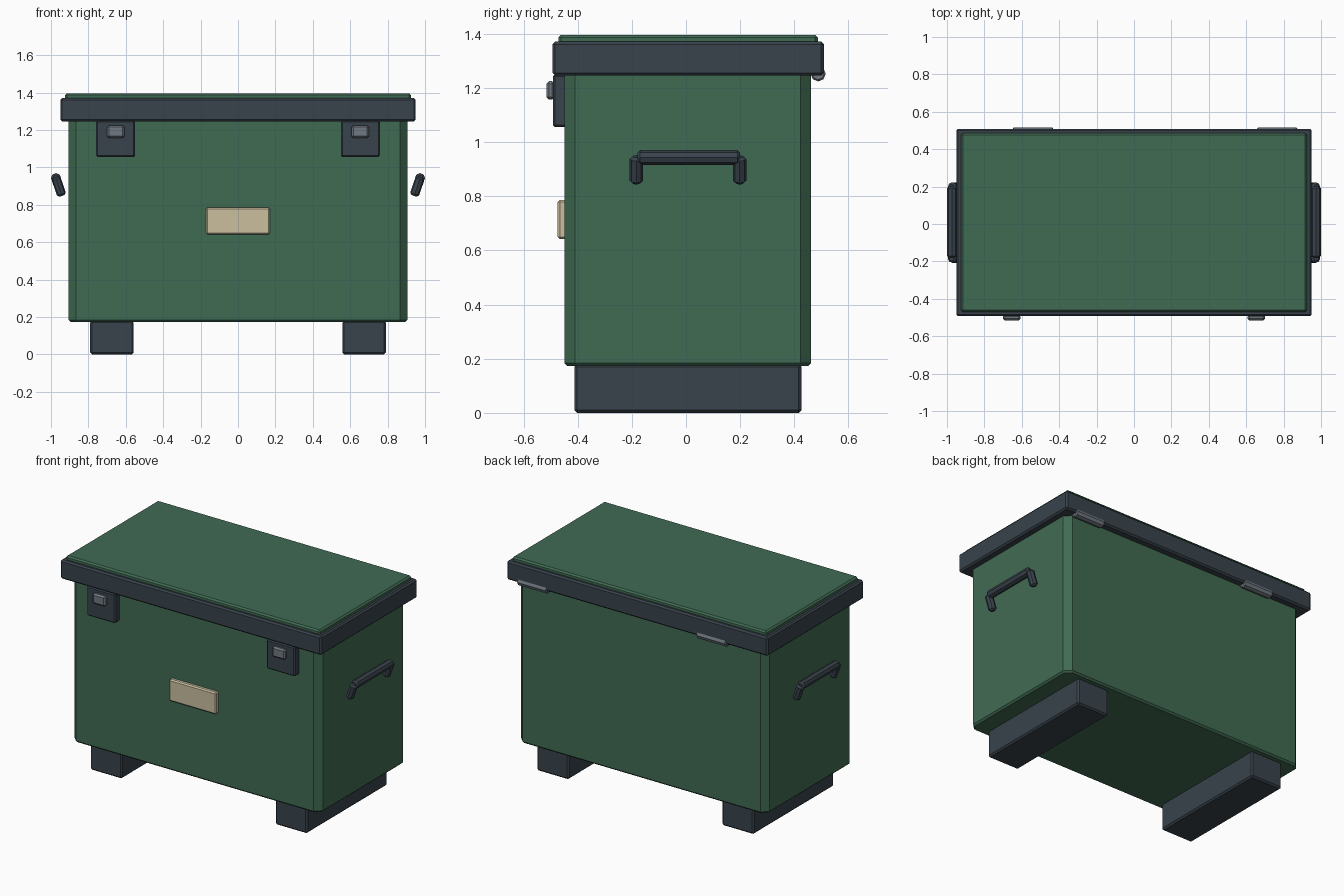
import bpy, bmesh
from mathutils import Vector

cube = bpy.data.objects.get("Cube")
if cube:
    bpy.data.objects.remove(cube, do_unlink=True)


def material(name, rgb):
    # 8-bit display colour to linear
    lin = [((c / 255 + 0.055) / 1.055) ** 2.4 for c in rgb] + [1.0]
    m = bpy.data.materials.new(name)
    m.use_nodes = True
    m.diffuse_color = lin
    m.node_tree.nodes["Principled BSDF"].inputs["Base Color"].default_value = lin
    return m


GREEN = material("green paint", (64, 107, 83))
DARK = material("dark slate", (57, 67, 76))
METAL = material("grey metal", (112, 121, 129))
BEIGE = material("beige label", (202, 191, 159))


def finish(name, bm, mat, bevel):
    mesh = bpy.data.meshes.new(name)
    bm.normal_update()
    bm.to_mesh(mesh)
    bm.free()
    obj = bpy.data.objects.new(name, mesh)
    bpy.context.collection.objects.link(obj)
    mesh.materials.append(mat)
    if bevel:
        mod = obj.modifiers.new("edge bevel", "BEVEL")
        mod.width = bevel
        mod.segments = 1
        mod.limit_method = "ANGLE"
        mod.angle_limit = 1.0
    return obj


def box(name, xs, ys, zs, mat, bevel=0.01, corner=0):
    bm = bmesh.new()
    bmesh.ops.create_cube(bm, size=1)
    for v in bm.verts:
        v.co = [lo + (c + 0.5) * (hi - lo) for c, (lo, hi) in zip(v.co, (xs, ys, zs))]
    if corner:
        upright = [e for e in bm.edges if abs(e.verts[0].co.z - e.verts[1].co.z) > 0.01]
        bmesh.ops.bevel(bm, geom=upright, offset=corner, segments=1, affect="EDGES")
    return finish(name, bm, mat, bevel)


def rod(name, start, end, radius, mat, bevel=0.01, sides=8):
    start, end = Vector(start), Vector(end)
    axis = end - start
    bm = bmesh.new()
    bmesh.ops.create_cone(bm, cap_ends=True, segments=sides, radius1=radius,
                          radius2=radius, depth=axis.length)
    obj = finish(name, bm, mat, bevel)
    obj.location = (start + end) / 2
    obj.rotation_mode = "QUATERNION"
    obj.rotation_quaternion = axis.to_track_quat("Z", "Y")
    return obj


# Chest and lid
box("body", (-0.905, 0.905), (-0.449, 0.462), (0.173, 1.26), GREEN, 0.011, corner=0.04)
box("lid_rim", (-0.95, 0.95), (-0.493, 0.509), (1.246, 1.371), DARK)
box("lid_panel", (-0.925, 0.925), (-0.471, 0.487), (1.35, 1.396), GREEN)

# Name plate on the front
box("label_plate", (-0.171, 0.171), (-0.474, -0.44), (0.642, 0.786), BEIGE, 0.008)

for side, s in (("left", 1), ("right", -1)):
    # Foot running front to back
    x = s * 0.674
    box(side + "_foot", (x - 0.116, x + 0.116), (-0.412, 0.426), (0, 0.18), DARK)

    # Latch with its raised catch
    x = s * 0.654
    box(side + "_latch", (x - 0.104, x + 0.104), (-0.492, -0.44), (1.055, 1.25), DARK, 0.008)
    box(side + "_latch_catch", (x - 0.047, x + 0.047), (-0.516, -0.485),
        (1.157, 1.225), METAL, 0.01)

    # Handle leaning outward: grip and two posts
    rod(side + "_handle_grip", (s * 0.973, -0.18, 0.943), (s * 0.973, 0.2, 0.943), 0.027, DARK)
    for end, y in (("front", -0.183), ("back", 0.198)):
        rod(f"{side}_handle_{end}_post", (s * 0.941, y, 0.848),
            (s * 0.975, y, 0.947), 0.025, DARK)

# Hinge barrels tucked under the back of the lid
for side, x in (("left", 0.765), ("right", -0.54)):
    rod(side + "_hinge", (x - 0.108, 0.488, 1.252), (x + 0.108, 0.488, 1.252), 0.028, METAL, 0.006)
